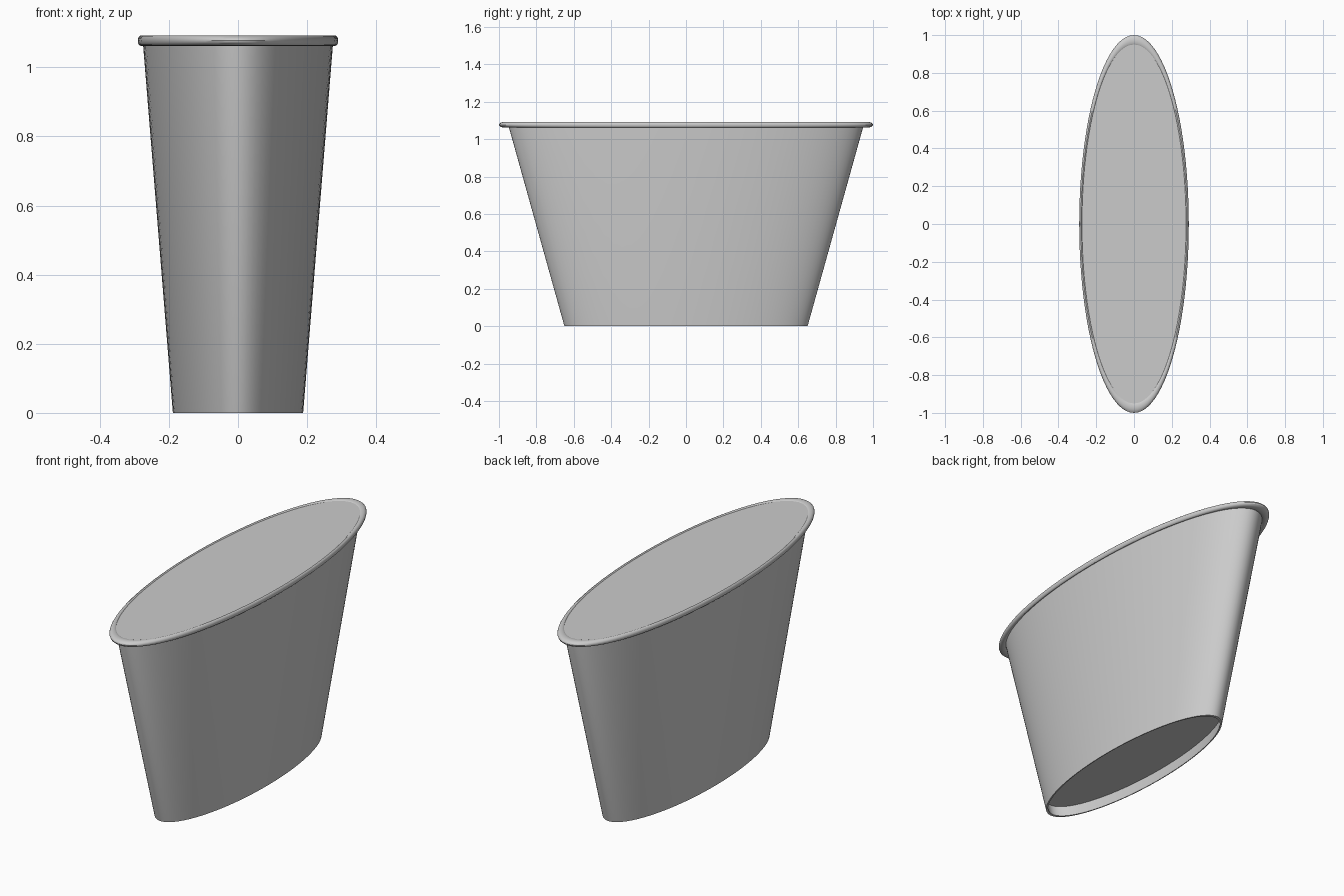
import bpy
import bmesh
from math import sin, cos, pi

old = bpy.data.objects.get("Cube")
if old:
    bpy.data.objects.remove(old, do_unlink=True)

SIDES = 96
FLATTEN = 0.29      # width of the oval relative to its length


def material(name, colour):
    mat = bpy.data.materials.new(name)
    mat.use_nodes = True
    mat.diffuse_color = colour
    mat.node_tree.nodes["Principled BSDF"].inputs["Base Color"].default_value = colour
    return mat


def oval_lathe(name, profile, mat, closed=False):
    """Sweep a (length radius, height) profile round an oval; open profiles get end caps."""
    bm = bmesh.new()
    rings = []
    for r, z in profile:
        rings.append([bm.verts.new((FLATTEN * r * cos(2 * pi * i / SIDES),
                                    r * sin(2 * pi * i / SIDES), z))
                      for i in range(SIDES)])
    pairs = list(zip(rings, rings[1:]))
    if closed:
        pairs.append((rings[-1], rings[0]))
    else:
        bm.faces.new(rings[0])
        bm.faces.new(rings[-1])
    for a, b in pairs:
        for i in range(SIDES):
            j = (i + 1) % SIDES
            bm.faces.new((a[i], a[j], b[j], b[i]))
    bmesh.ops.recalc_face_normals(bm, faces=bm.faces)
    mesh = bpy.data.meshes.new(name)
    bm.to_mesh(mesh)
    bm.free()
    mesh.materials.append(mat)
    obj = bpy.data.objects.new(name, mesh)
    bpy.context.collection.objects.link(obj)
    bpy.ops.object.select_all(action="DESELECT")
    obj.select_set(True)
    bpy.context.view_layer.objects.active = obj
    bpy.ops.object.shade_smooth_by_angle()


grey = material("light grey", (0.6, 0.6, 0.6, 1))

# Tapered body with a recessed underside and a flat top
oval_lathe("cup_body",
           [(0.65, 0.06), (0.635, 0), (0.65, 0), (0.95, 1.075), (0.95, 1.088)],
           grey)

# Rolled rim round the top edge
rim = [(0.97 + 0.03 * cos(2 * pi * k / 16), 1.077 + 0.015 * sin(2 * pi * k / 16))
       for k in range(16)]
oval_lathe("rolled_rim", rim, grey, closed=True)
